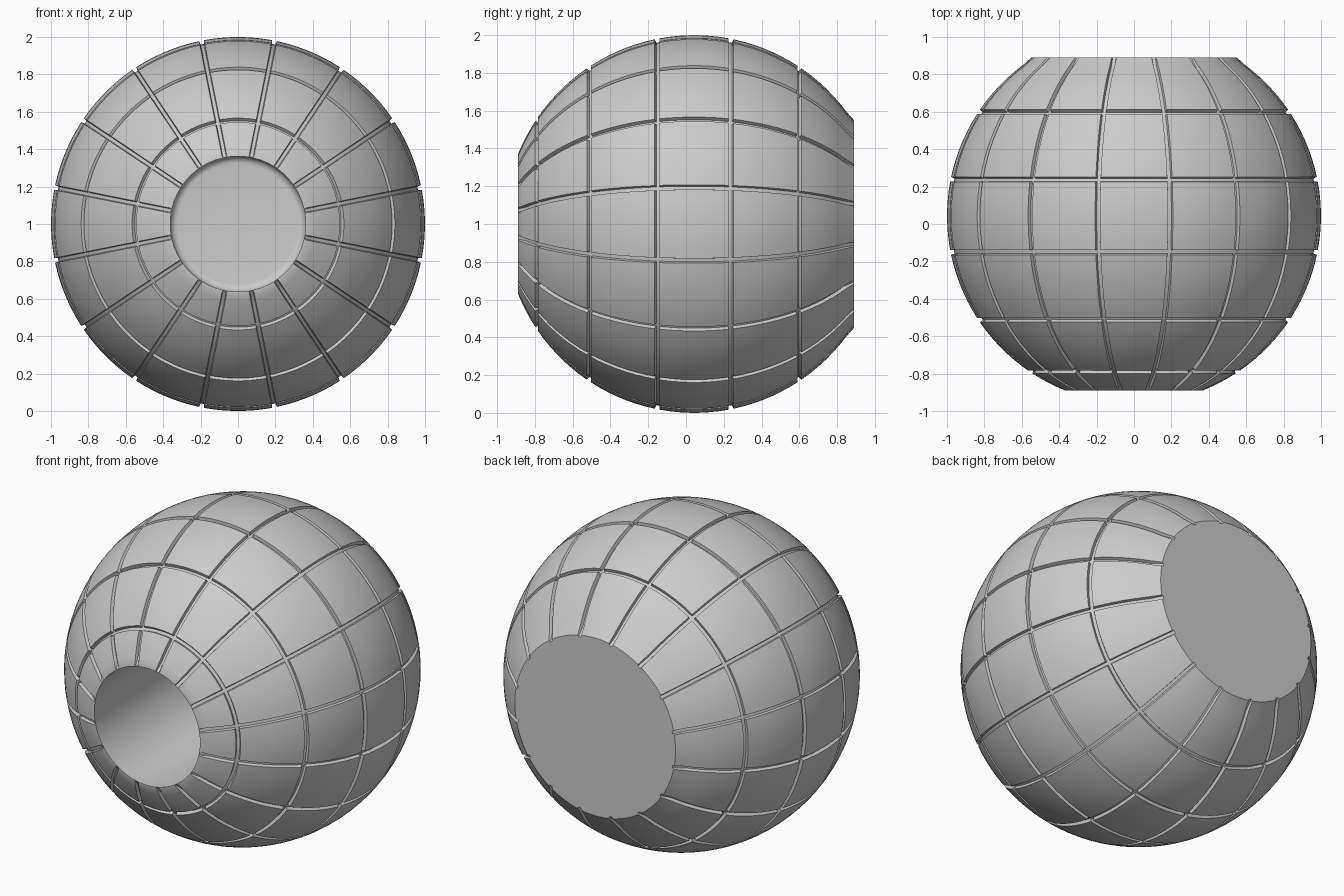
import bpy, bmesh
from math import sin, cos, pi, radians, degrees

if "Cube" in bpy.data.objects:
    bpy.data.objects.remove(bpy.data.objects["Cube"])

CY, SY = 0.043, 1.003          # sphere centre along y, slight stretch
Y_END = 0.889                  # flat cut planes at front and back
W_OUT, W_IN, DEPTH = 0.013, 0.009, 0.02
SECTORS, SEG = 16, 7

# latitude rows (degrees, groove depth), from front opening to back cut
grooves = [-56.25, -33.75, -11.25, 11.25, 33.75]
w_out, w_in = degrees(W_OUT), degrees(W_IN)
rows = []
stops = [-68.2] + grooves + [56.6]
for i in range(len(stops) - 1):
    a = stops[i] + (w_out if i else 0)
    b = stops[i + 1] - (w_out if i < len(stops) - 2 else 0)
    n = 4 if i == 0 else SEG
    rows += [(a + (b - a) * k / n, 0) for k in range(n + 1)]
    if i < len(stops) - 2:
        g = stops[i + 1]
        rows += [(g - w_in, DEPTH), (g + w_in, DEPTH)]


def columns(r):
    """Angles around y and groove depths, keeping meridian grooves a constant width."""
    step = 2 * pi / SECTORS
    out = []
    for s in range(SECTORS):
        g = (s + 0.5) * step
        a, b = W_OUT / r, W_IN / r
        out += [(g - b, DEPTH), (g + b, DEPTH)]
        out += [(g + a + (step - 2 * a) * k / SEG, 0) for k in range(SEG + 1)]
    return out


bm = bmesh.new()
rings = []

# grooved sphere shell
for i, (lat, d_row) in enumerate(rows):
    t = radians(lat)
    ring = []
    for ang, d_col in columns(cos(t)):
        rad = 1 - max(d_row, d_col)
        y = CY + SY * rad * sin(t)
        if i == 0:
            y = -Y_END
        if i == len(rows) - 1:
            y = Y_END
        r = rad * cos(t)
        ring.append(bm.verts.new((r * sin(ang), y, 1 + r * cos(ang))))
    rings.append(ring)

# round bore behind the front opening, with a rounded floor edge
R, FLOOR, F = 0.362, 0.15, 0.04
bore = [(R, -Y_END), (R, FLOOR - F)]
bore += [(R - F + F * cos(k * pi / 10), FLOOR - F + F * sin(k * pi / 10)) for k in range(1, 6)]
for r, y in bore:
    rings.insert(0, [bm.verts.new((r * sin(a), y, 1 + r * cos(a))) for a, _ in columns(0.37)])

for lo, hi in zip(rings, rings[1:]):
    n = len(lo)
    for k in range(n):
        bm.faces.new((lo[k], lo[(k + 1) % n], hi[(k + 1) % n], hi[k]))

# bore floor and flat back
bm.faces.new(rings[0])
bm.faces.new(rings[-1])
bmesh.ops.recalc_face_normals(bm, faces=bm.faces)

mesh = bpy.data.meshes.new("panelled_ball")
bm.to_mesh(mesh)
bm.free()
ball = bpy.data.objects.new("panelled_ball", mesh)
bpy.context.collection.objects.link(ball)
bpy.context.view_layer.objects.active = ball
ball.select_set(True)
bpy.ops.object.shade_smooth_by_angle(angle=radians(30))
